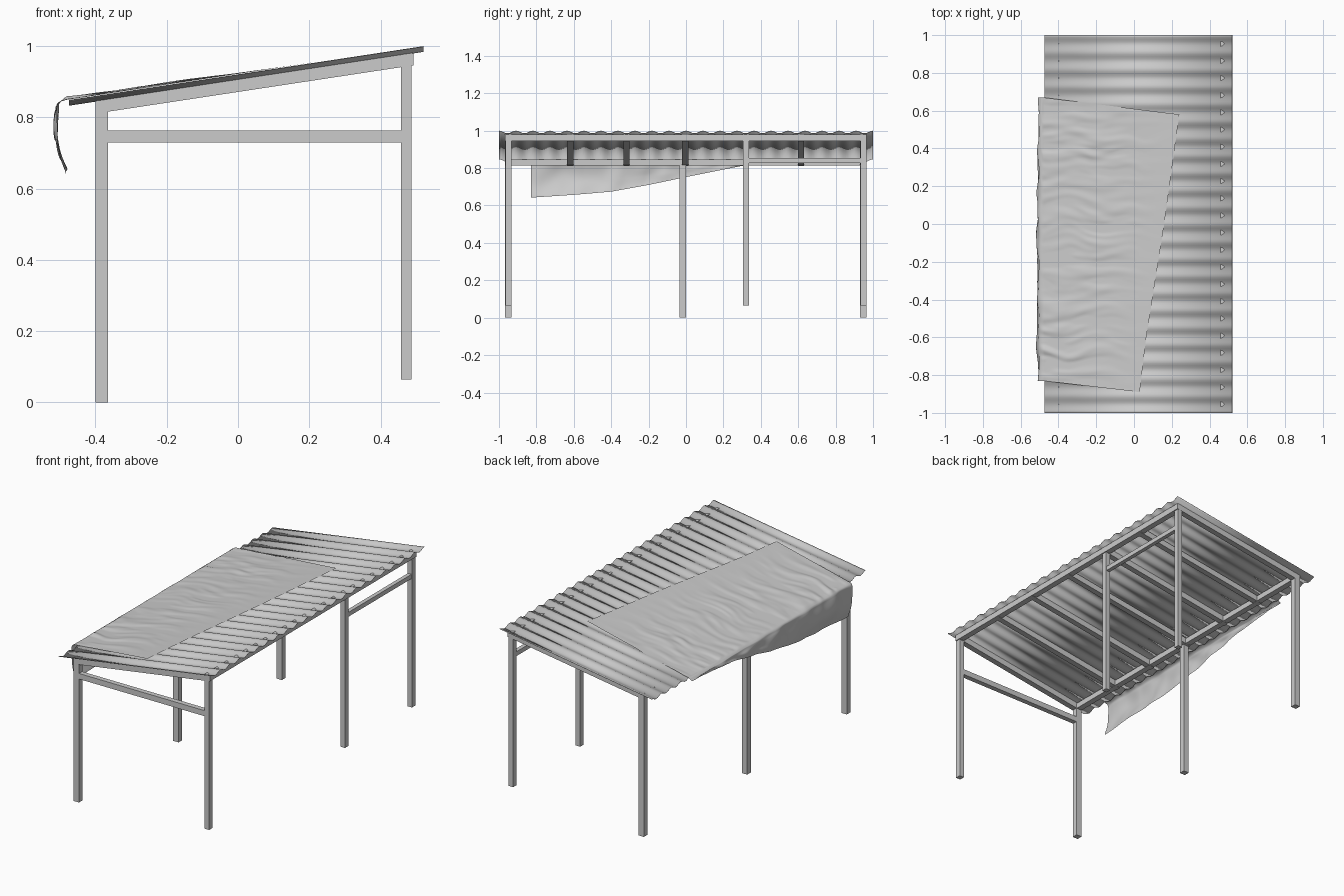
import bpy, bmesh, math
from mathutils import Vector, noise

if "Cube" in bpy.data.objects:
    bpy.data.objects.remove(bpy.data.objects["Cube"])

SLOPE = 0.1518
WAVES = 22


def roof_z(x):
    return 0.842 + (x + 0.475) * SLOPE


def make_object(name, bm):
    me = bpy.data.meshes.new(name)
    bm.to_mesh(me)
    bm.free()
    ob = bpy.data.objects.new(name, me)
    bpy.context.collection.objects.link(ob)
    return ob


def beam(name, x0, x1, y0, y1, z0, z1, slope=0.0):
    """Box whose z rises with x by the given slope."""
    bm = bmesh.new()
    bmesh.ops.create_cube(bm, size=1)
    for v in bm.verts:
        x = x0 if v.co.x < 0 else x1
        y = y0 if v.co.y < 0 else y1
        z = z0 if v.co.z < 0 else z1
        v.co = (x, y, z + slope * (x - x0))
    return make_object(name, bm)


def sheet(name, nu, nv, func):
    """Grid surface from func(u, v), smooth shaded."""
    bm = bmesh.new()
    rows = [[bm.verts.new(func(i / nu, j / nv)) for j in range(nv + 1)]
            for i in range(nu + 1)]
    for i in range(nu):
        for j in range(nv):
            f = bm.faces.new((rows[i][j], rows[i + 1][j],
                              rows[i + 1][j + 1], rows[i][j + 1]))
            f.smooth = True
    return make_object(name, bm)


def interp(pts, t):
    for (a, p), (b, q) in zip(pts, pts[1:]):
        if t <= b:
            return p + (q - p) * max(0, (t - a) / (b - a))
    return pts[-1][1]


# Posts: low side stands on the ground, high side on raised ground
for i, y in enumerate((-0.95, -0.018, 0.948)):
    beam(f"low_post_{i}", -0.4, -0.365, y - 0.017, y + 0.017, 0, 0.815)
for i, y in enumerate((-0.95, 0.321, 0.948)):
    beam(f"high_post_{i}", 0.457, 0.487, y - 0.016, y + 0.016, 0.065, 0.955)

# Long beams under the roof edges
beam("low_eave_beam", -0.4, -0.365, -0.965, 0.965, 0.815, 0.847)
beam("high_eave_beam", 0.457, 0.492, -0.965, 0.965, 0.946, 0.98)

# Rafters following the roof slope
for i, y in enumerate((-0.95, -0.618, -0.318, -0.004, 0.321, 0.615, 0.948)):
    beam(f"rafter_{i}", -0.4, 0.49, y - 0.017, y + 0.017, 0.811, 0.846, SLOPE)

# Braces: one across the front end, one along the high side
beam("end_brace", -0.38, 0.46, -0.965, -0.935, 0.73, 0.763)
beam("side_brace", 0.46, 0.484, 0.33, 0.94, 0.827, 0.853)


# Corrugated roof
def roof_point(u, v):
    x, y = -0.475 + 0.995 * u, -1 + 2 * v
    return (x, y, roof_z(x) + 0.007 * math.cos(y * math.pi * WAVES))


roof = sheet("corrugated_roof", 1, WAVES * 8, roof_point)
mod = roof.modifiers.new("thickness", "SOLIDIFY")
mod.thickness = 0.002

# Tarp: lies on the roof, then hangs over the low edge
HIGH_EDGE = [(-0.89, 0.03), (-0.6, 0.065), (0, 0.16), (0.58, 0.24)]
HEM = [(-0.83, 0.642), (-0.6, 0.657), (-0.4, 0.674), (-0.2, 0.71),
       (0, 0.752), (0.3, 0.812), (0.67, 0.838)]
TOP_PART = 0.72
EDGE = -0.482


def tarp_point(u, v):
    t = min(u / TOP_PART, 1)
    y0, y1 = -0.89 + 0.06 * t, 0.58 + 0.09 * t
    y = y0 + (y1 - y0) * v
    xr = interp(HIGH_EDGE, -0.89 + 1.47 * v)
    if u <= TOP_PART:
        x = xr + (EDGE - xr) * t
        warp = 0.06 * noise.noise(Vector((x * 4, y * 3, 5)))
        n = noise.noise(Vector((x * 3.5, (y + warp) * 17, 0)))
        n += 0.5 * noise.noise(Vector((x * 9, (y + warp) * 28, 3)))
        calm = min(1, t * 1.6) * (0.55 + 0.45 * noise.noise(Vector((x * 3, y * 3, 9))))
        z = roof_z(x) + 0.0085 + 0.012 * max(0, n + 0.25) * calm
        return (x, y, z)
    h = (u - TOP_PART) / (1 - TOP_PART)
    top = roof_z(EDGE) + 0.011
    drop = (top - interp(HEM, y)) * h
    d = drop / 0.2
    bulge = 0.02 * min(1, drop / 0.012) ** 0.5 + 0.018 * math.sin(math.pi * min(d, 1)) - 0.018 * d
    fold = 0.013 * noise.noise(Vector((h * 1.5, y * 9, 2))) * min(1, drop / 0.03)
    return (EDGE - bulge + fold, y, top - drop)


tarp = sheet("draped_tarp", 100, 200, tarp_point)
tarp.data.flip_normals()

# Smooth the waves but keep sheet edges crisp
bpy.ops.object.select_all(action="DESELECT")
roof.select_set(True)
bpy.context.view_layer.objects.active = roof
bpy.ops.object.shade_smooth_by_angle(angle=math.radians(40))
